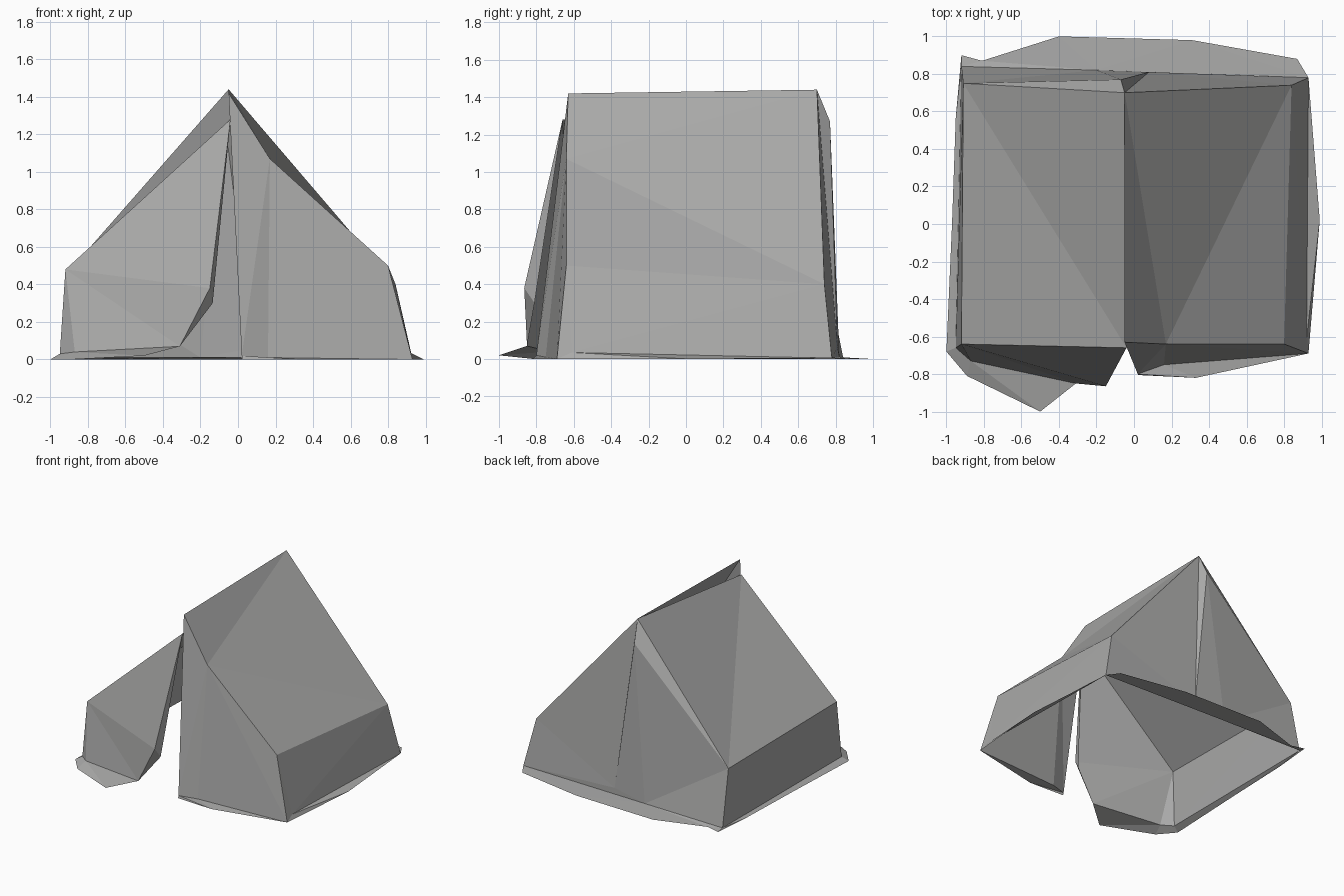
import bpy

if "Cube" in bpy.data.objects:
    bpy.data.objects.remove(bpy.data.objects["Cube"])

canvas = bpy.data.materials.new("grey canvas")
canvas.diffuse_color = (0.4, 0.4, 0.395, 1)
canvas.use_nodes = True
canvas.node_tree.nodes["Principled BSDF"].inputs["Base Color"].default_value = canvas.diffuse_color

# Frame points of the tent: F front, B back, L left, R right
P = dict(
    ridge_F=(-.05, -.63, 1.42), ridge_B=(-.05, .70, 1.44),
    door_top=(-.04, -.66, 1.28), seam_top=(-.07, .77, 1.27),
    sag=(.17, -.64, 1.07),
    eave_FR=(.80, -.64, .50), eave_BR=(.84, .74, .40),
    eave_FL=(-.92, -.64, .48), eave_BL=(-.91, .75, .46),
    foot_FR=(.93, -.69, 0), hem_FR=(.92, -.61, .035), foot_BR=(.93, .78, .005),
    foot_FL=(-.95, -.66, .03), foot_BL=(-.92, .84, .01),
    hem_FL=(-.87, -.73, .04), flap_low=(-.31, -.85, .07),
    flap_edge=(-.15, -.865, .38), fold_edge=(-.135, -.81, .30),
    door_low=(.02, -.80, .02), hem_R=(.16, -.75, .01),
    seam_low=(.08, .81, .06), foot_B=(-.20, .82, .01),
    # outer hem points on the ground
    s_R=(.99, .02, 0), s_FR=(.33, -.82, 0), s_DR=(.02, -.805, 0),
    s_FL=(-1.0, -.68, 0), s_FL2=(-.89, -.81, 0), s_F=(-.50, -1.0, .02),
    s_L=(-.97, 0, 0), s_L2=(-.95, .57, 0), s_BL=(-.92, .90, 0),
    s_BL2=(-.81, .87, 0), s_B1=(-.40, 1.0, 0), s_B2=(.31, .98, 0),
    s_BR=(.87, .88, 0),
)


def panel(name, *faces):
    """Cloth panel from faces given as strings of point names."""
    faces = [f.split() for f in faces]
    names = list(dict.fromkeys(n for f in faces for n in f))
    mesh = bpy.data.meshes.new(name)
    mesh.from_pydata([P[n] for n in names], [],
                     [[names.index(n) for n in f] for f in faces])
    mesh.materials.append(canvas)
    mesh.update()
    bpy.context.collection.objects.link(bpy.data.objects.new(name, mesh))


# Roof slopes
panel("roof_right", "ridge_F sag ridge_B", "sag eave_BR ridge_B",
      "sag eave_FR eave_BR")
panel("roof_left", "door_top ridge_B eave_BL", "door_top eave_BL eave_FL")

# Low side walls
panel("wall_right", "eave_FR hem_FR eave_BR", "hem_FR foot_BR eave_BR",
      "eave_FR foot_FR hem_FR")
panel("wall_left", "eave_FL eave_BL foot_FL", "eave_BL foot_BL foot_FL")

# Front: fixed right panel, loose left door flap with a folded edge
panel("front_right", "ridge_F door_low sag", "sag door_low hem_R",
      "sag hem_R foot_FR", "sag foot_FR eave_FR")
panel("door_flap", "eave_FL foot_FL hem_FL", "eave_FL hem_FL flap_low",
      "eave_FL flap_low flap_edge", "eave_FL flap_edge door_top")
panel("flap_fold", "door_top flap_edge fold_edge", "flap_edge flap_low fold_edge")

# Back: two panels meeting at a stepped seam
panel("back_left", "seam_top foot_B eave_BL", "eave_BL foot_B foot_BL",
      "ridge_B seam_top eave_BL", "seam_top seam_low foot_B")
panel("back_right", "ridge_B eave_BR seam_low", "eave_BR foot_BR seam_low",
      "seam_low foot_BR foot_B")
panel("back_seam", "ridge_B seam_low seam_top")

# Hem spreading on the ground
panel("hem_right", "hem_FR foot_FR s_R", "hem_FR s_R foot_BR")
panel("hem_left", "foot_FL s_L s_FL", "foot_FL foot_BL s_L", "foot_BL s_L2 s_L",
      "foot_BL s_BL s_L2")
panel("hem_front_left", "foot_FL s_FL hem_FL", "hem_FL s_FL s_FL2",
      "hem_FL s_FL2 s_F", "hem_FL s_F flap_low")
panel("hem_front_right", "hem_R s_FR foot_FR", "hem_R door_low s_FR",
      "door_low s_DR s_FR")
panel("hem_back", "foot_BL s_BL2 s_BL", "foot_BL foot_B s_BL2",
      "foot_B s_B1 s_BL2", "foot_B s_B2 s_B1", "foot_B foot_BR s_B2",
      "foot_BR s_BR s_B2")
